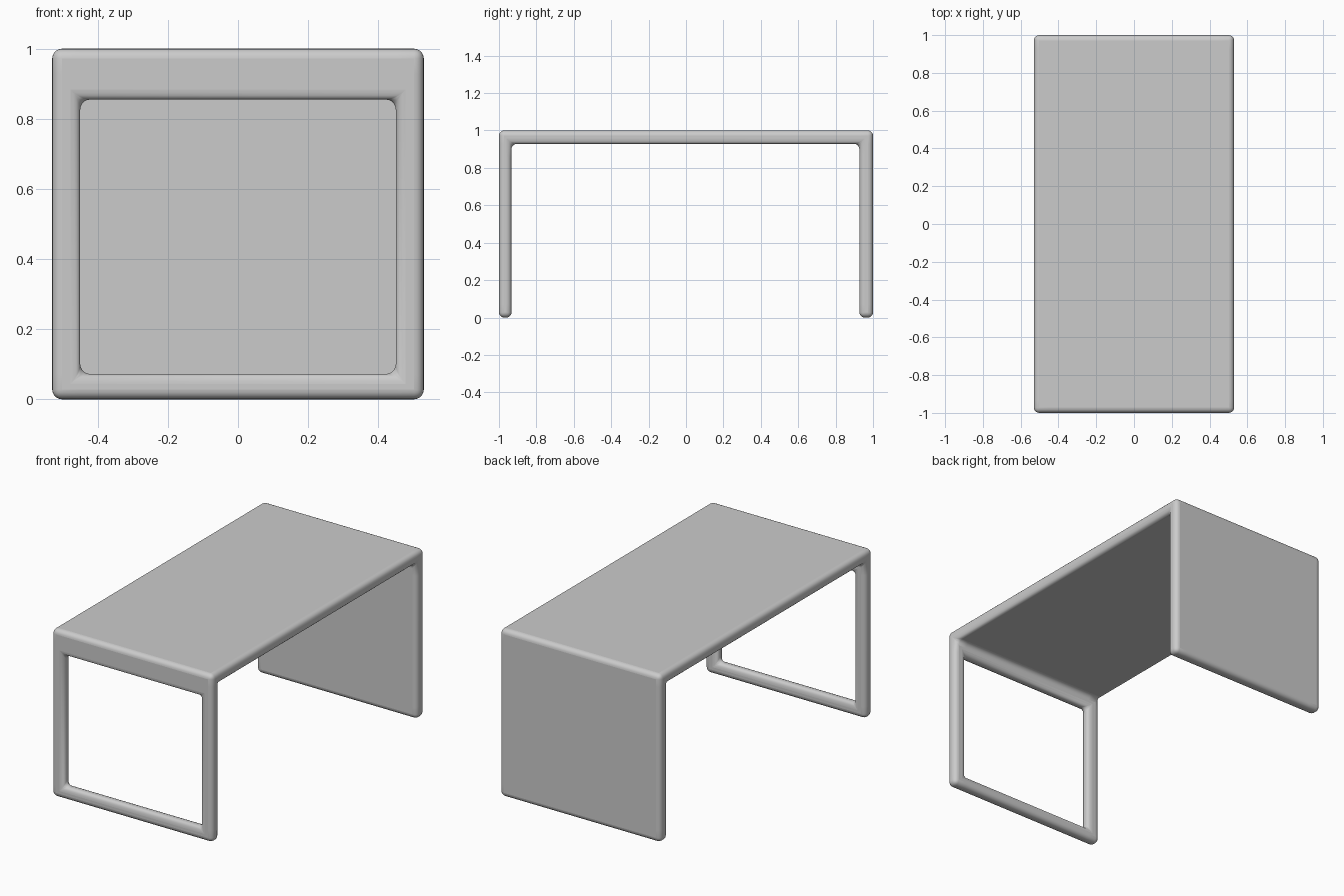
import bpy, bmesh, math

if "Cube" in bpy.data.objects:
    bpy.data.objects.remove(bpy.data.objects["Cube"])

# Grid lines that split the table into cells
XS = [-0.53, -0.45, 0.45, 0.53]
YS = [-1.0, -0.933, 0.927, 1.0]
ZS = [0.0, 0.072, 0.855, 0.928, 1.0]


def solid(i, j, k):
    if not (0 <= i < 3 and 0 <= j < 3 and 0 <= k < 4):
        return False
    if k == 3 or j == 2:                    # table top and solid back panel
        return True
    return j == 0 and not (i == 1 and k == 1)   # open front frame


# Skin of the filled cells, as one continuous body
bm = bmesh.new()
verts = {}


def vert(c):
    if c not in verts:
        verts[c] = bm.verts.new((XS[c[0]], YS[c[1]], ZS[c[2]]))
    return verts[c]


for i in range(3):
    for j in range(3):
        for k in range(4):
            if not solid(i, j, k):
                continue
            for axis in range(3):
                for side in (0, 1):
                    n = [i, j, k]
                    n[axis] += 2 * side - 1
                    if solid(*n):
                        continue
                    loop = []
                    for a, b in ((0, 0), (1, 0), (1, 1), (0, 1)):
                        c = [i, j, k]
                        c[axis] += side
                        c[(axis + 1) % 3] += a
                        c[(axis + 2) % 3] += b
                        loop.append(vert(tuple(c)))
                    bm.faces.new(loop if side else loop[::-1])

bmesh.ops.recalc_face_normals(bm, faces=bm.faces)
mesh = bpy.data.meshes.new("table_body")
bm.to_mesh(mesh)
bm.free()
table = bpy.data.objects.new("table_body", mesh)
bpy.context.collection.objects.link(table)

# Soft rounded edges, inside and out
bevel = table.modifiers.new("rounding", 'BEVEL')
bevel.width = 0.028
bevel.segments = 5
bevel.limit_method = 'ANGLE'
bevel.angle_limit = math.radians(40)

bpy.context.view_layer.objects.active = table
table.select_set(True)
bpy.ops.object.shade_smooth_by_angle(angle=math.radians(40))
